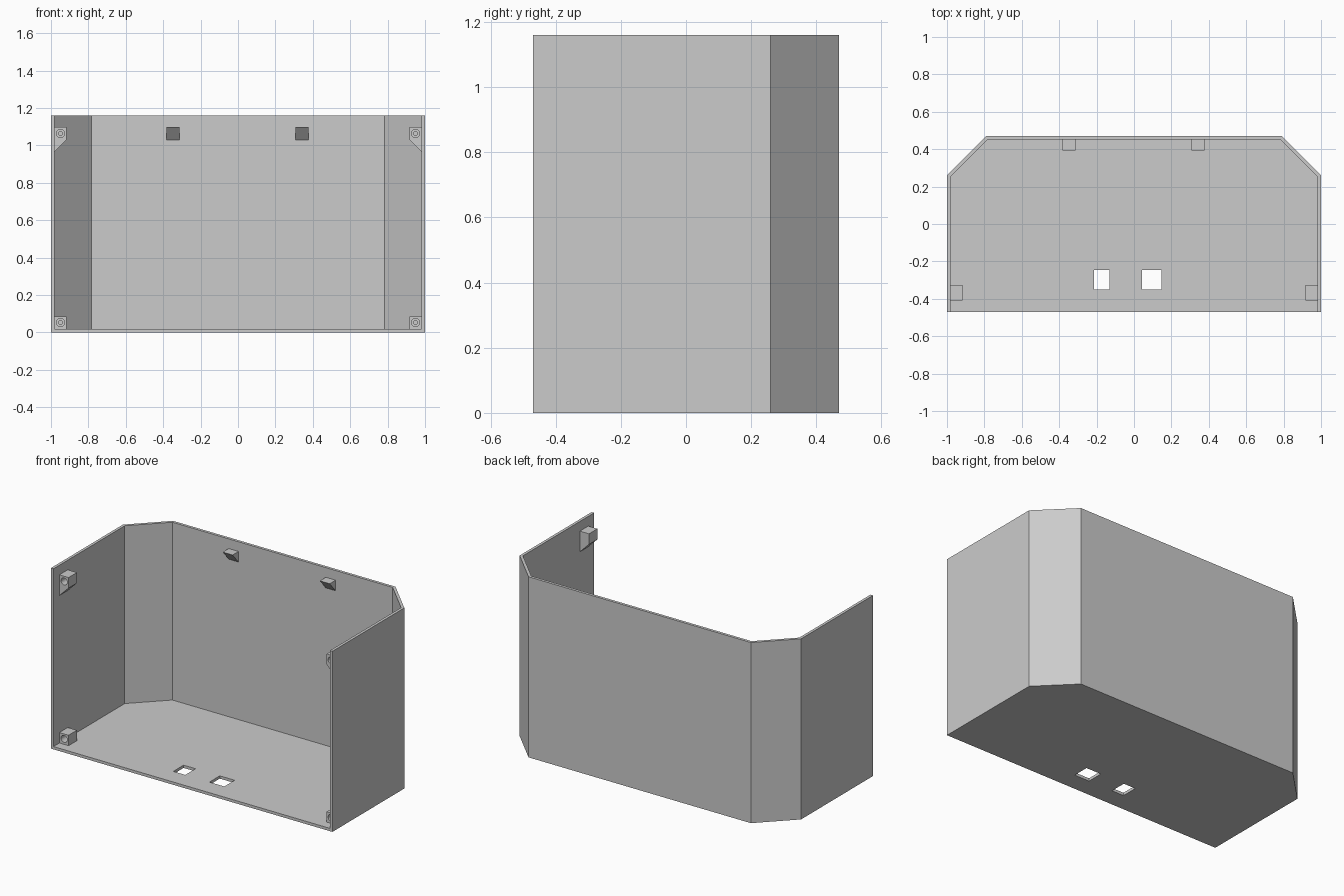
import bpy, bmesh, math
from mathutils import Vector, Matrix

if "Cube" in bpy.data.objects:
    bpy.data.objects.remove(bpy.data.objects["Cube"])

W, D, H, T = 1.0, 0.47, 1.16, 0.018      # half width, half depth, height, wall
K = T * math.tan(math.radians(22.5))     # mitre shift at the slanted corners

grey = bpy.data.materials.new("plain grey")
grey.diffuse_color = (0.6, 0.6, 0.6, 1)
grey.use_nodes = True
grey.node_tree.nodes["Principled BSDF"].inputs["Base Color"].default_value = grey.diffuse_color


def prism(name, points, direction):
    """Extrude a closed outline along a direction vector."""
    bm = bmesh.new()
    face = bm.faces.new([bm.verts.new(p) for p in points])
    ext = bmesh.ops.extrude_face_region(bm, geom=[face])
    verts = [g for g in ext["geom"] if isinstance(g, bmesh.types.BMVert)]
    bmesh.ops.translate(bm, vec=Vector(direction), verts=verts)
    bmesh.ops.recalc_face_normals(bm, faces=bm.faces)
    mesh = bpy.data.meshes.new(name)
    bm.to_mesh(mesh)
    bm.free()
    mesh.materials.append(grey)
    obj = bpy.data.objects.new(name, mesh)
    bpy.context.collection.objects.link(obj)
    return obj


def block(name, x0, x1, y0, y1, z0, z1):
    return prism(name, [(x0, y0, z0), (x1, y0, z0), (x1, y1, z0), (x0, y1, z0)],
                 (0, 0, z1 - z0))


def rod(name, x, z, r, y0, y1):
    ring = [(x + r * math.cos(a), y0, z + r * math.sin(a))
            for a in (math.tau * i / 24 for i in range(24))]
    return prism(name, ring, (0, y1 - y0, 0))


def cut(target, cutters):
    """Subtract the cutters, bake the result and remove the helpers."""
    for c in cutters:
        c.hide_render = True
        mod = target.modifiers.new("cut", "BOOLEAN")
        mod.operation, mod.solver, mod.object = "DIFFERENCE", "EXACT", c
    graph = bpy.context.evaluated_depsgraph_get()
    mesh = bpy.data.meshes.new_from_object(target.evaluated_get(graph))
    target.modifiers.clear()
    target.data = mesh
    for c in cutters:
        bpy.data.objects.remove(c)


def outline(w, front, back, side_y, back_x, z):
    return [(-w, front, z), (w, front, z), (w, side_y, z),
            (back_x, back, z), (-back_x, back, z), (-w, side_y, z)]


# Case: floor, sides, slanted corners and back, open at the front and top
case = prism("case", outline(W, -D, D, 0.26, 0.79, 0), (0, 0, H))
cavity = prism("cavity", outline(W - T, -D - 0.2, D - T, 0.26 - K, 0.79 - K, T),
               (0, 0, H))
# Two cable openings in the floor
slot_a = block("slot_a", -0.215, -0.13, -0.35, -0.245, -0.1, 0.1)
slot_b = block("slot_b", 0.042, 0.148, -0.35, -0.245, -0.1, 0.1)
cut(case, [cavity, slot_a, slot_b])

# Screw mounts on the side walls, the upper ones with a sloped underside
Y0, Y1, INNER, LIP = -0.41, -0.325, W - T, 0.917
for side, s in (("left", -1), ("right", 1)):
    profiles = {
        "upper": ([(INNER, 1.098), (LIP, 1.098), (LIP, 1.03), (INNER, 0.965)], 1.064),
        "lower": ([(INNER, 0.085), (LIP, 0.085), (LIP, T), (INNER, T)], 0.053),
    }
    for level, (pts, hz) in profiles.items():
        mount = prism(f"{side}_{level}_screw_mount",
                      [(s * x, Y0, z) for x, z in pts], (0, Y1 - Y0, 0))
        hx = s * 0.949
        cut(mount, [rod("bore", hx, hz, 0.022, Y0 - 0.05, Y0 + 0.05),
                    rod("pilot", hx, hz, 0.011, Y0 - 0.05, Y0 + 0.065)])

# Wedge hooks near the top of the back wall
for side, x in (("left", -0.348), ("right", 0.342)):
    prism(f"{side}_back_wedge",
          [(x - 0.035, D - T, 1.098), (x - 0.035, 0.392, 1.098),
           (x - 0.035, D - T, 1.03)], (0.07, 0, 0))
